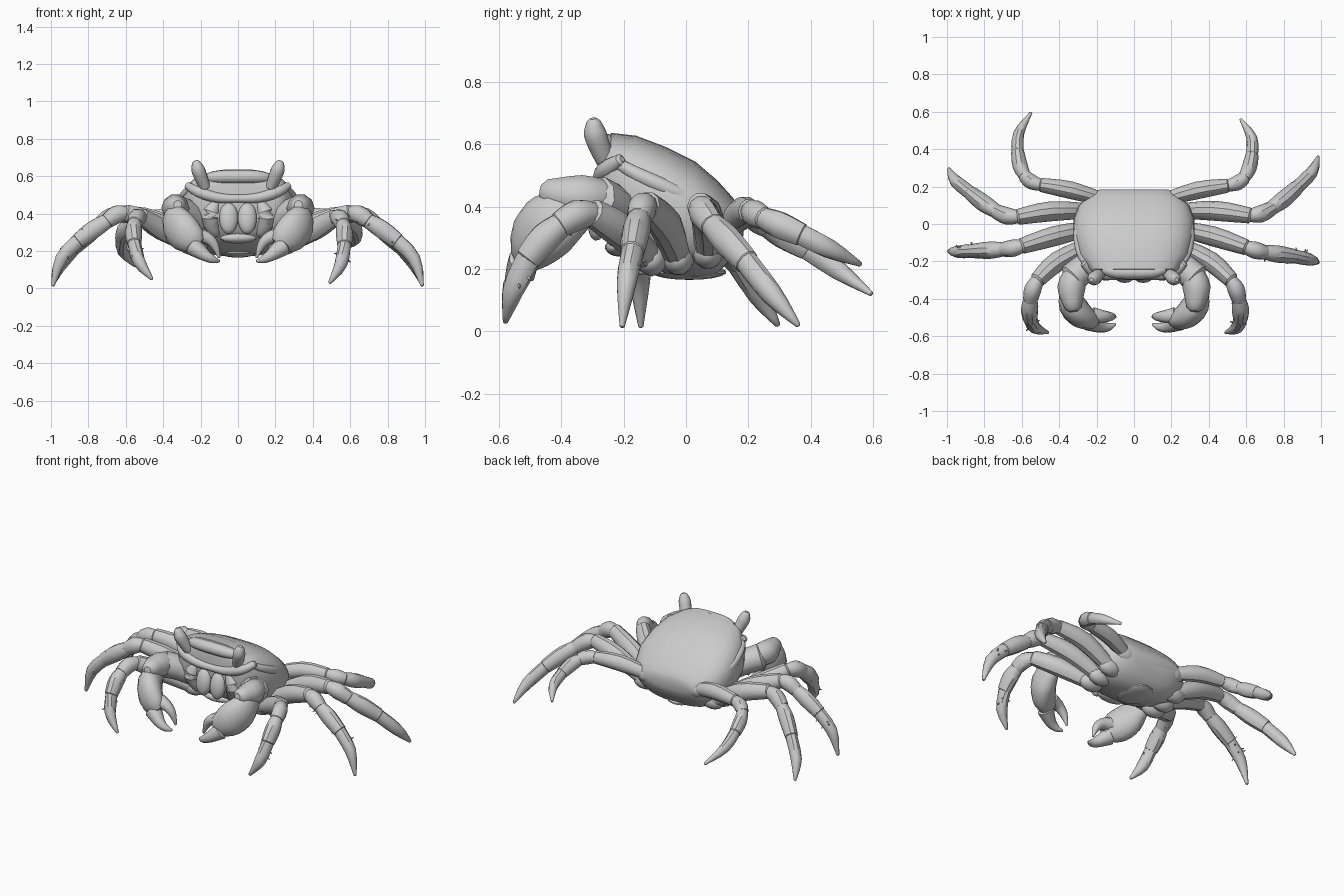
import bpy, bmesh, math, random
from mathutils import Vector

if "Cube" in bpy.data.objects:
    bpy.data.objects.remove(bpy.data.objects["Cube"])

random.seed(4)


def finish(name, bm, angle=38):
    bmesh.ops.recalc_face_normals(bm, faces=bm.faces)
    me = bpy.data.meshes.new(name)
    bm.to_mesh(me)
    bm.free()
    ob = bpy.data.objects.new(name, me)
    bpy.context.collection.objects.link(ob)
    bpy.ops.object.select_all(action='DESELECT')
    ob.select_set(True)
    bpy.context.view_layer.objects.active = ob
    bpy.ops.object.shade_smooth_by_angle(angle=math.radians(angle))
    return ob


def skin(bm, rings):
    """Bridge point rings into a closed skin."""
    vs = [[bm.verts.new(p) for p in r] for r in rings]
    n = len(vs[0])
    for a, b in zip(vs, vs[1:]):
        for i in range(n):
            bm.faces.new((a[i], a[(i + 1) % n], b[(i + 1) % n], b[i]))
    bm.faces.new(vs[0])
    bm.faces.new(vs[-1])


def spline(pts, t):
    """Catmull-Rom position; t counts in control points."""
    i = max(0, min(int(t), len(pts) - 2))
    u = t - i
    p = [pts[max(0, min(k, len(pts) - 1))] for k in (i - 1, i, i + 1, i + 2)]
    return 0.5 * (2 * p[1] + (p[2] - p[0]) * u + (2 * p[0] - 5 * p[1] + 4 * p[2] - p[3]) * u * u
                  + (3 * p[1] - p[0] - 3 * p[2] + p[3]) * u ** 3)


def tube(bm, pts, radii, flat=1.0, sides=10, steps=3):
    """Tapered limb with rounded ends; flat scales its sideways thickness."""
    pts = [Vector(p) for p in pts]
    rad = [Vector((r, 0, 0)) for r in radii]
    n = (len(pts) - 1) * steps
    c = [spline(pts, k / steps) for k in range(n + 1)]
    r = [spline(rad, k / steps).x for k in range(n + 1)]
    d = [(c[min(k + 1, n)] - c[max(k - 1, 0)]).normalized() for k in range(n + 1)]
    c = [c[0] - d[0] * r[0] * .4] + c + [c[-1] + d[-1] * r[-1] * .4]
    r = [r[0] * .5] + r + [r[-1] * .5]
    d = [d[0]] + d + [d[-1]]
    rings = []
    for p, q, a in zip(c, r, d):
        s = a.cross(Vector((0, 0, 1))).normalized()
        u = s.cross(a)
        rings.append([p + s * q * flat * math.cos(w) + u * q * math.sin(w)
                      for w in (2 * math.pi * k / sides for k in range(sides))])
    skin(bm, rings)


def mirrored(p, s):
    return (p[0] * s, p[1], p[2])


def limb(name, pts, radii, s=1, **kw):
    bm = bmesh.new()
    tube(bm, [mirrored(p, s) for p in pts], radii, **kw)
    return finish(name, bm)


def blob(name, loc, size, tilt=0):
    bm = bmesh.new()
    bmesh.ops.create_uvsphere(bm, u_segments=14, v_segments=9, radius=1)
    for v in bm.verts:
        v.co = Vector((v.co.x * size[0], v.co.y * size[1], v.co.z * size[2]))
    ob = finish(name, bm)
    ob.location = loc
    ob.rotation_euler.x = tilt
    return ob


# Carapace: superellipse sections (y, top, bottom, half width)
sections = [(-.275, .55, .37, .20), (-.265, .60, .33, .235), (-.24, .637, .285, .26),
            (-.16, .628, .22, .305), (-.06, .59, .182, .325), (.03, .545, .172, .322),
            (.10, .485, .185, .295), (.145, .435, .23, .25), (.175, .40, .28, .20),
            (.185, .37, .31, .17)]
rings = []
for y, top, bot, hw in sections:
    ring = []
    for k in range(32):
        a = 2 * math.pi * k / 32
        cx, cz = (math.copysign(abs(f) ** .72, f) for f in (math.cos(a), math.sin(a)))
        narrow = .9 if cz < 0 else 1
        ring.append((hw * cx * (1 + (narrow - 1) * abs(cz)), y,
                     (top + bot) / 2 + (top - bot) / 2 * cz))
    rings.append(ring)
bm = bmesh.new()
skin(bm, rings)
finish("carapace", bm)

# Face and underside
limb("brow", [(-.165, -.24, .59), (-.09, -.257, .597), (.09, -.257, .597), (.165, -.24, .59)],
     [.025, .036, .036, .025])
limb("orbit_rim", [(-.27, -.21, .55), (-.21, -.26, .515), (-.11, -.272, .485), (0, -.277, .48),
                   (.11, -.272, .485), (.21, -.26, .515), (.27, -.21, .55)],
     [.02, .03, .028, .022, .028, .03, .02])
blob("mouth_plate", (0, -.215, .27), (.1, .045, .03))
blob("abdomen_flap", (0, .01, .19), (.1, .12, .025))

for s, side in ((1, "right"), (-1, "left")):
    blob("mouthpart_" + side, (.05 * s, -.278, .375), (.052, .036, .085), -.15)
    limb("cheek_" + side, [(.12, -.25, .46), (.15, -.255, .38), (.12, -.22, .29)],
         [.03, .05, .03], s)
    limb("side_ridge_" + side, [(.25, -.22, .54), (.285, -.15, .50), (.298, -.04, .45),
                                (.275, .08, .39)], [.018, .025, .025, .012], s)
    # Eyes
    limb("eye_" + side, [(.175, -.255, .54), (.20, -.28, .60), (.215, -.293, .64),
                         (.225, -.297, .675)], [.03, .036, .036, .022], s, sides=12)
    # Claws
    limb("claw_upper_arm_" + side, [(.18, -.17, .33), (.26, -.23, .39), (.33, -.29, .42)],
         [.06, .075, .08], s)
    limb("claw_wrist_" + side, [(.31, -.25, .43), (.335, -.34, .43), (.325, -.45, .445)],
         [.055, .075, .045], s)
    limb("claw_palm_" + side, [(.345, -.345, .39), (.33, -.43, .345), (.28, -.49, .29),
                               (.225, -.515, .25)], [.07, .105, .10, .07], s, flat=.7, sides=14)
    limb("claw_fixed_finger_" + side, [(.24, -.52, .225), (.18, -.548, .18), (.135, -.55, .155),
                                       (.10, -.535, .145)], [.052, .034, .022, .007], s)
    limb("claw_moving_finger_" + side, [(.22, -.49, .285), (.165, -.495, .27), (.125, -.495, .23),
                                        (.10, -.495, .165)], [.045, .034, .024, .007], s)

# Walking legs: hip, mid thigh, knee, shin start, shin end, claw middle, tip
legs = {
    "first_leg": [(.22, -.10, .22), (.41, -.20, .315), (.52, -.30, .38), (.56, -.40, .345),
                  (.57, -.50, .245), (.55, -.555, .13), (.49, -.58, .03)],
    "second_leg": [(.22, -.02, .22), (.42, -.065, .34), (.60, -.125, .405), (.69, -.15, .365),
                   (.84, -.17, .265), (.94, -.19, .16), (.985, -.205, .015)],
    "third_leg": [(.22, .07, .24), (.44, .07, .36), (.62, .045, .40), (.73, .08, .345),
                  (.86, .185, .235), (.95, .275, .12), (.985, .36, .02)],
    "fourth_leg": [(.16, .13, .33), (.34, .18, .38), (.50, .205, .385), (.59, .245, .365),
                   (.63, .36, .315), (.63, .46, .265), (.57, .56, .215)],
}
# The left tips stand slightly differently from the right ones
left_shift = {"first_leg": (-.03, 0, .02), "second_leg": (.005, .06, 0),
              "third_leg": (.005, -.065, 0), "fourth_leg": (-.02, .035, -.095)}
joints = (("thigh", 0, 2, (.042, .058, .046)), ("knee", 1.9, 3.05, (.035, .05, .043)),
          ("shin", 2.9, 4.1, (.038, .05, .043)), ("tip", 4, 6, (.040, .036, .009)))

for name, path in legs.items():
    k = .88 if name == "fourth_leg" else 1
    for s, side in ((1, "right"), (-1, "left")):
        shift = Vector(left_shift[name]) if s < 0 else Vector()
        pts = [Vector(mirrored(Vector(p) + shift * (i / 6) ** 2, s)) for i, p in enumerate(path)]
        for part, a, b, radii in joints:
            mids = [spline(pts, a + (b - a) * u) for u in (0, .5, 1)]
            limb(f"{name}_{part}_{side}", mids, [r * k for r in radii], flat=.92)
        # Small bristles on the front two pairs
        if name in ("first_leg", "second_leg"):
            bm = bmesh.new()
            for _ in range(12):
                p = spline(pts, random.uniform(2.6, 4.8))
                d = Vector((random.uniform(-1, 1), random.uniform(-1, 1),
                            random.uniform(-1, .6))).normalized()
                tube(bm, [p + d * .02, p + d * .052], [.01, .002], sides=4, steps=1)
            finish(f"{name}_bristles_{side}", bm)
        # Hip joint against the underside
        hip = pts[0].lerp(pts[1], .1)
        blob(f"{name}_hip_{side}", hip, (.08, .05, .052))
